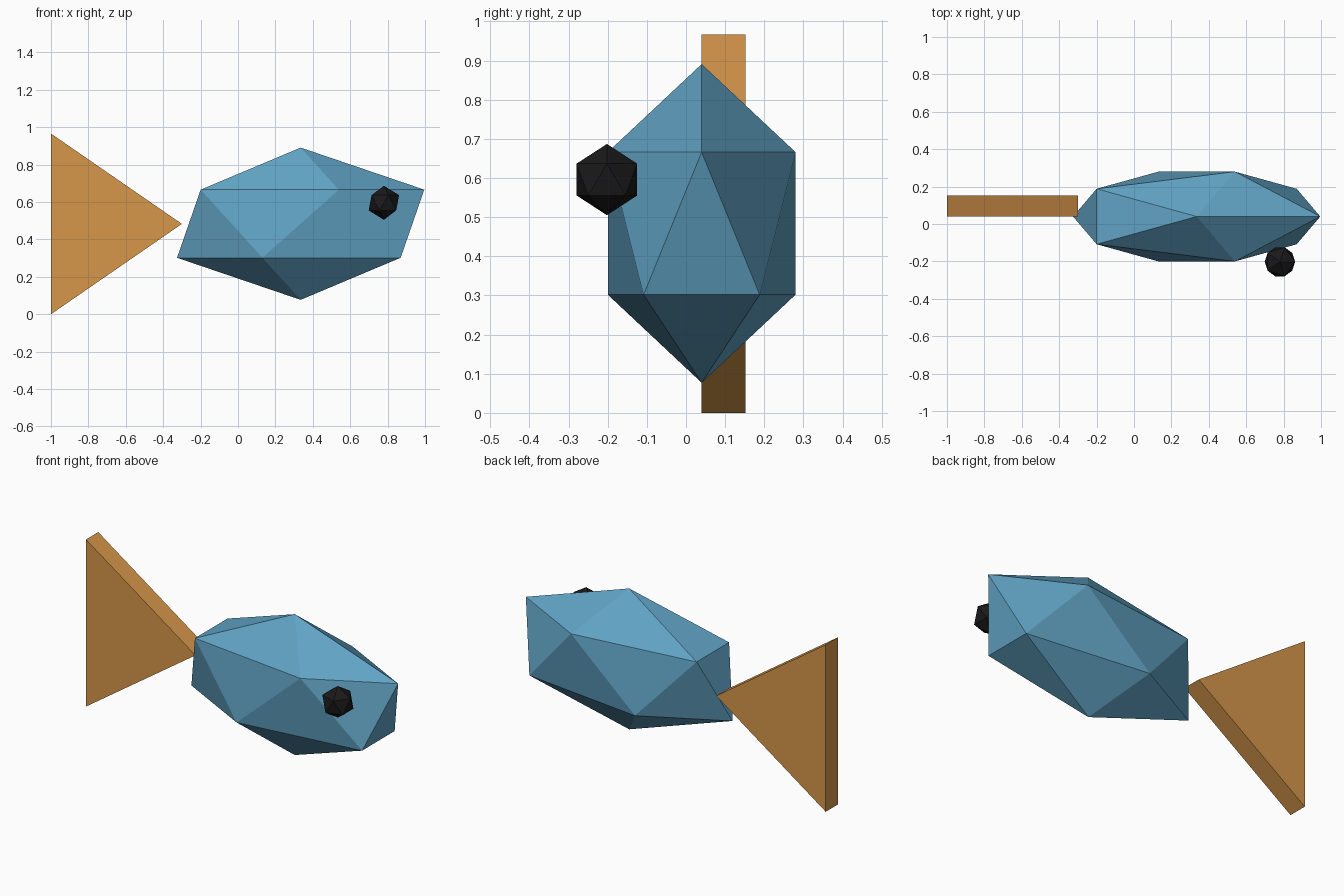
import bpy, bmesh
from mathutils import Matrix

if "Cube" in bpy.data.objects:
    bpy.data.objects.remove(bpy.data.objects["Cube"])


def finish(name, bm, color):
    bmesh.ops.recalc_face_normals(bm, faces=bm.faces)
    mesh = bpy.data.meshes.new(name)
    bm.to_mesh(mesh)
    bm.free()
    mat = bpy.data.materials.new(name + "_color")
    mat.diffuse_color = (*color, 1)
    mat.use_nodes = True
    mat.node_tree.nodes["Principled BSDF"].inputs["Base Color"].default_value = mat.diffuse_color
    mesh.materials.append(mat)
    obj = bpy.data.objects.new(name, mesh)
    bpy.context.collection.objects.link(obj)
    return obj


def gem(name, center, size, color):
    """Faceted 20-sided ball, stretched to the given radii."""
    bm = bmesh.new()
    bmesh.ops.create_icosphere(bm, subdivisions=1, radius=1)
    bm.transform(Matrix.Translation(center) @ Matrix.Diagonal((*size, 1)))
    return finish(name, bm, color)


# Body and eye
gem("body", (0.335, 0.04, 0.484), (0.739, 0.282, 0.407), (0.12, 0.37, 0.56))
gem("eye", (0.78, -0.202, 0.596), (0.091, 0.091, 0.091), (0.01, 0.01, 0.01))

# Tail fin: triangle extruded in depth
bm = bmesh.new()
profile = [(-1, 0), (-0.3, 0.483), (-1, 0.966)]
face = bm.faces.new([bm.verts.new((x, 0.04, z)) for x, z in profile])
ext = bmesh.ops.extrude_face_region(bm, geom=[face], use_keep_orig=True)
moved = [v for v in ext["geom"] if isinstance(v, bmesh.types.BMVert)]
bmesh.ops.translate(bm, verts=moved, vec=(0, 0.112, 0))
finish("tail_fin", bm, (0.68, 0.31, 0.07))
